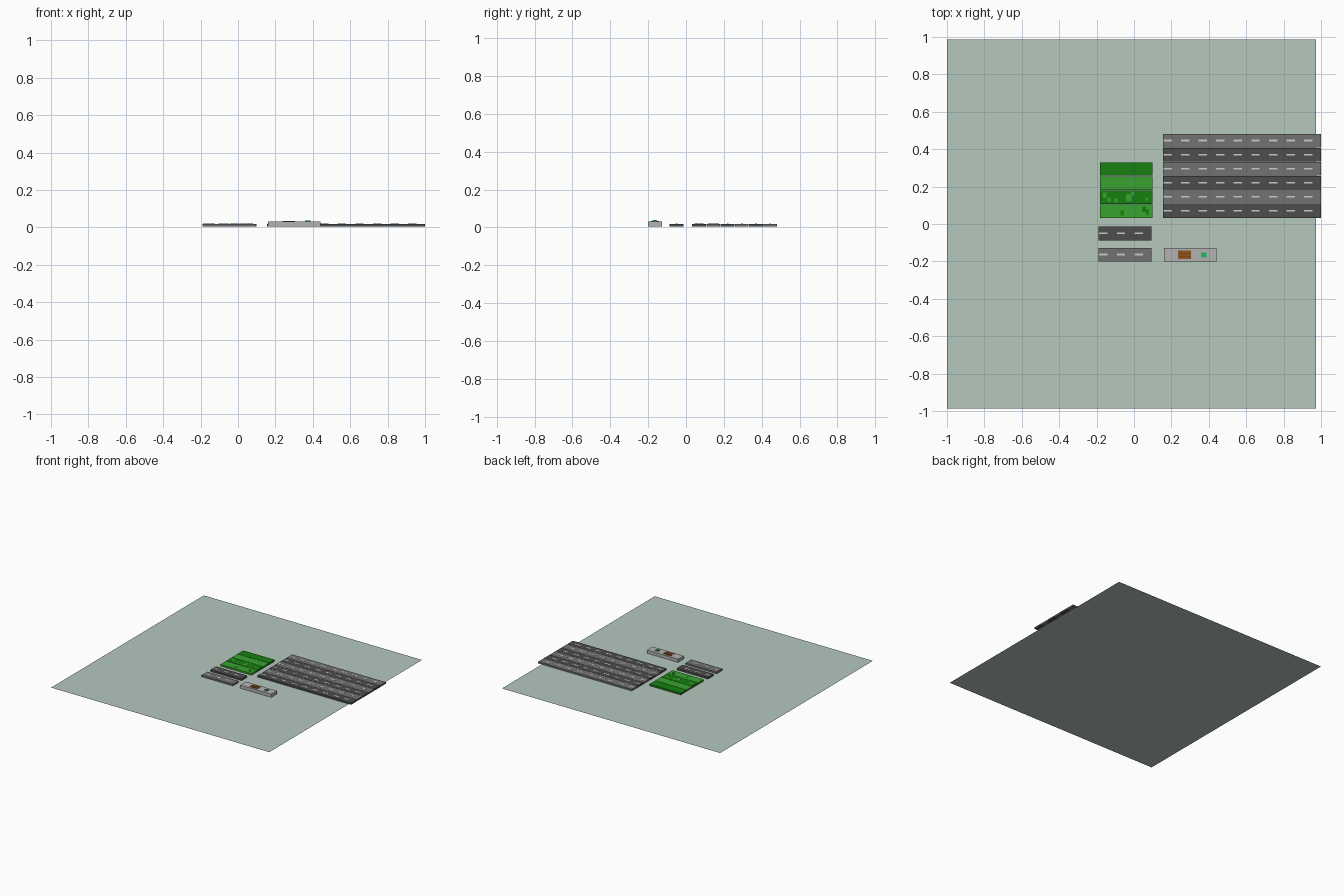
import bpy
import bmesh
from mathutils import Matrix, Vector

if "Cube" in bpy.data.objects:
    bpy.data.objects.remove(bpy.data.objects["Cube"])

Z0, Z1 = 0.005, 0.019      # underside and top of the tiles
ROW = 0.075                # row depth
TILE = 0.282               # tile length
PITCH = TILE / 3           # spacing of lane dashes


def material(name, rgb):
    m = bpy.data.materials.new(name)
    m.diffuse_color = (*rgb, 1)
    m.use_nodes = True
    m.node_tree.nodes["Principled BSDF"].inputs["Base Color"].default_value = m.diffuse_color
    return m


GROUND = material("pale_green", (0.46, 0.58, 0.51))
ASPHALT_LIGHT = material("asphalt_light", (0.17, 0.17, 0.17))
ASPHALT_DARK = material("asphalt_dark", (0.075, 0.075, 0.075))
PAINT = material("lane_paint", (0.55, 0.55, 0.55))
GRASS_LIGHT = material("grass_light", (0.04, 0.37, 0.03))
GRASS_DARK = material("grass_dark", (0.008, 0.22, 0.005))
SOIL = material("soil", (0.2, 0.06, 0.015))
PAVING = material("paving", (0.45, 0.45, 0.45))
WOOD = material("wood", (0.28, 0.09, 0.015))
WOOD_DARK = material("wood_dark", (0.14, 0.04, 0.008))
LEAF = material("leaf", (0.01, 0.5, 0.12))


def boxes(name, parts):
    """One object from (x0, x1, y0, y1, z0, z1, material) boxes."""
    bm = bmesh.new()
    mesh = bpy.data.meshes.new(name)
    slots = []
    for x0, x1, y0, y1, z0, z1, mat in parts:
        if mat not in slots:
            slots.append(mat)
            mesh.materials.append(mat)
        mid = Vector((x0 + x1, y0 + y1, z0 + z1)) / 2
        size = Matrix.Diagonal((x1 - x0, y1 - y0, z1 - z0, 1))
        made = bmesh.ops.create_cube(bm, size=1, matrix=Matrix.Translation(mid) @ size)
        for f in {f for v in made["verts"] for f in v.link_faces}:
            f.material_index = slots.index(mat)
    bm.to_mesh(mesh)
    bm.free()
    ob = bpy.data.objects.new(name, mesh)
    bpy.context.collection.objects.link(ob)
    return ob


def road(name, x, y, tiles, mat):
    """Road strip with its low left corner at x, y and dashes down the middle."""
    parts = [(x, x + tiles * TILE, y, y + ROW - 0.002, Z0, Z1, mat)]
    mid = y + ROW / 2
    for i in range(3 * tiles):
        d = x + 0.003 + i * PITCH
        parts.append((d, d + 0.045, mid - 0.005, mid + 0.005, Z1 - 0.002, Z1 + 0.0006, PAINT))
    return boxes(name, parts)


def grass(name, x, y, mat, patch_mat, patches=()):
    """Grass strip on soil, with square patches given relative to its corner."""
    parts = [(x, x + TILE, y, y + ROW - 0.003, Z0, Z0 + 0.003, SOIL),
             (x, x + TILE, y, y + ROW - 0.003, Z0 + 0.003, Z1, mat)]
    for px, py, w, d in patches:
        parts.append((x + px, x + px + w, y + py, y + py + d, Z1 - 0.002, Z1 + 0.0006, patch_mat))
    return boxes(name, parts)


# flat ground sheet
bpy.ops.mesh.primitive_plane_add(size=1.974, location=(-0.013, 0, 0))
ground = bpy.context.object
ground.name = "ground_sheet"
ground.data.materials.append(GROUND)

# six lane highway
for i in range(6):
    road(f"highway_lane_{i + 1}", 0.154, 0.033 + i * ROW, 3,
         ASPHALT_LIGHT if i % 2 else ASPHALT_DARK)

# two single road tiles
road("road_tile_dark", -0.189, -0.087, 1, ASPHALT_DARK)
road("road_tile_light", -0.189, -0.2, 1, ASPHALT_LIGHT)

# four grass rows
GX, GY = -0.183, 0.033
grass("grass_row_1", GX, GY, GRASS_LIGHT, GRASS_DARK,
      [(0.11, 0.013, 0.019, 0.026), (0.225, 0.03, 0.022, 0.03), (0.247, 0.018, 0.016, 0.026)])
grass("grass_row_2", GX, GY + ROW, GRASS_DARK, GRASS_LIGHT,
      [(0.018, 0.03, 0.019, 0.03), (0.042, 0.012, 0.016, 0.02), (0.078, 0.008, 0.016, 0.02),
       (0.14, 0.012, 0.029, 0.04), (0.169, 0.045, 0.014, 0.022), (0.245, 0.018, 0.012, 0.016)])
grass("grass_row_3", GX, GY + 2 * ROW, GRASS_LIGHT, GRASS_DARK)
grass("grass_row_4", GX, GY + 3 * ROW, GRASS_DARK, GRASS_LIGHT)

# pavement tile
TOP = 0.031
boxes("pavement_tile", [(0.161, 0.442, -0.201, -0.127, Z0, TOP, PAVING)])

# wooden bench: dark frame with three planks
bench = [(0.238, 0.304, -0.185, -0.142, TOP - 0.002, TOP + 0.002, WOOD_DARK)]
for i in range(3):
    y = -0.186 + i * 0.0155
    bench.append((0.236, 0.306, y, y + 0.0125, TOP + 0.002, TOP + 0.004, WOOD))
boxes("bench", bench)

# small shrub
boxes("shrub", [(0.359, 0.387, -0.178, -0.153, TOP - 0.002, TOP + 0.005, LEAF),
                (0.364, 0.382, -0.174, -0.157, TOP + 0.005, TOP + 0.007, LEAF)])
